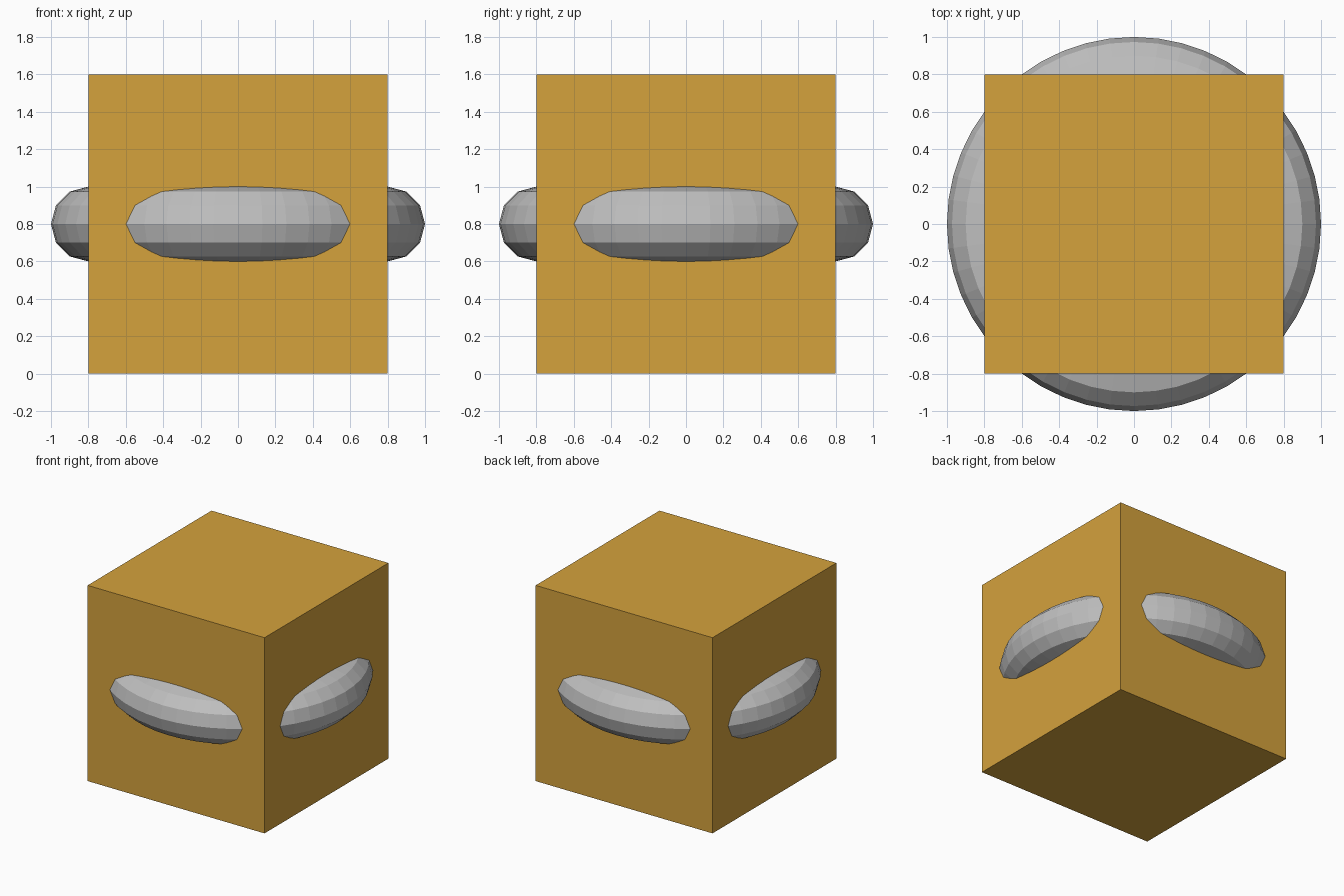
import bpy

if "Cube" in bpy.data.objects:
    bpy.data.objects.remove(bpy.data.objects["Cube"])


def make_material(name, rgb):
    mat = bpy.data.materials.new(name)
    mat.diffuse_color = (*rgb, 1.0)
    mat.use_nodes = True
    mat.node_tree.nodes["Principled BSDF"].inputs["Base Color"].default_value = mat.diffuse_color
    return mat


def finish(name, mat):
    obj = bpy.context.object
    obj.name = name
    obj.data.materials.append(mat)
    bpy.ops.object.shade_flat()


CENTRE = (0, 0, 0.8)

# Solid block
bpy.ops.mesh.primitive_cube_add(size=1.6, location=CENTRE)
finish("block", make_material("ochre", (0.66, 0.36, 0.046)))

# Faceted ring passing through the four side walls
bpy.ops.mesh.primitive_torus_add(major_radius=0.8, minor_radius=0.2,
                                 major_segments=48, minor_segments=12,
                                 location=CENTRE)
finish("ring", make_material("grey", (0.52, 0.52, 0.52)))
